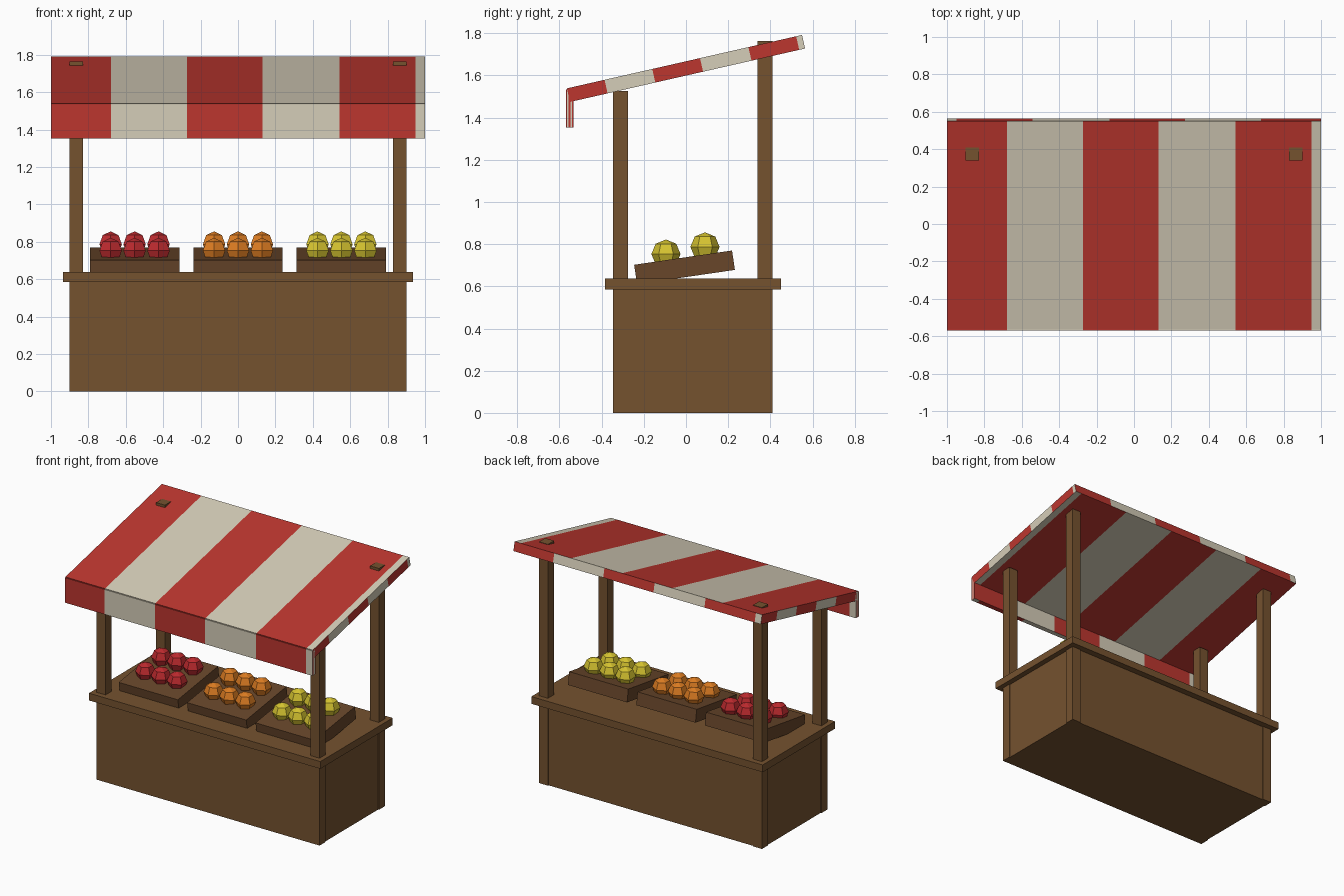
import bpy, bmesh, math
from mathutils import Matrix, Vector

cube = bpy.data.objects.get("Cube")
if cube:
    bpy.data.objects.remove(cube, do_unlink=True)


def material(name, hex_code):
    """Flat material from an sRGB hex colour."""
    srgb = [int(hex_code[i:i + 2], 16) / 255 for i in (0, 2, 4)]
    color = [((c + 0.055) / 1.055) ** 2.4 for c in srgb] + [1.0]
    mat = bpy.data.materials.new(name)
    mat.use_nodes = True
    mat.diffuse_color = color
    bsdf = next(n for n in mat.node_tree.nodes if n.type == "BSDF_PRINCIPLED")
    bsdf.inputs["Base Color"].default_value = color
    return mat


wood = material("wood", "75522F")
crate_wood = material("dark wood", "68462A")
red = material("canvas red", "BC362F")
cream = material("canvas cream", "D5CDB8")
apple = material("apple red", "BC2A2E")
orange = material("orange", "DC7C22")
lemon = material("lemon yellow", "D6C430")


def add_object(name, bm, mats, matrix=Matrix()):
    mesh = bpy.data.meshes.new(name)
    bm.to_mesh(mesh)
    bm.free()
    for mat in mats:
        mesh.materials.append(mat)
    obj = bpy.data.objects.new(name, mesh)
    obj.matrix_world = matrix
    bpy.context.collection.objects.link(obj)
    return obj


def placed(center, tilt=0):
    return Matrix.Translation(center) @ Matrix.Rotation(math.radians(tilt), 4, "X")


def box(name, center, size, mat, tilt=0):
    bm = bmesh.new()
    bmesh.ops.create_cube(bm, size=1)
    bmesh.ops.scale(bm, vec=size, verts=bm.verts)
    return add_object(name, bm, [mat], placed(center, tilt))


def span_box(name, low, high, mat):
    low, high = Vector(low), Vector(high)
    return box(name, (low + high) / 2, high - low, mat)


# Stripe borders as fractions of each face, left to right from outside
STRIPES = [0, 0.16, 0.363, 0.566, 0.772, 0.975, 1]


def striped_box(name, center, size, tilt=0):
    """Box whose every face carries alternating red and cream strips."""
    bm = bmesh.new()
    X, Y, Z = Vector((1, 0, 0)), Vector((0, 1, 0)), Vector((0, 0, 1))
    half = Vector(size) / 2
    # Each side is (stripe direction, strip length direction, outward normal)
    for u, v, n in ((X, Z, -Y), (-X, Z, Y), (Y, Z, X), (-Y, Z, -X),
                    (X, Y, Z), (X, -Y, -Z)):
        for i, (a, b) in enumerate(zip(STRIPES, STRIPES[1:])):
            corners = ((a, -1), (b, -1), (b, 1), (a, 1))
            face = bm.faces.new([
                bm.verts.new((u * (2 * s - 1) + v * t + n) * half)
                for s, t in corners])
            face.material_index = i % 2
    bmesh.ops.remove_doubles(bm, verts=bm.verts, dist=0.0001)
    return add_object(name, bm, [red, cream], placed(center, tilt))


def fruit(name, center, mat, radius=0.069, sides=6):
    """Faceted ball: two poles and three six-sided rings, a corner to the front."""
    bm = bmesh.new()
    rings = []
    for lat in (-45, 0, 45):
        r = radius * math.cos(math.radians(lat))
        z = radius * math.sin(math.radians(lat))
        rings.append([bm.verts.new((r * math.sin(k * math.tau / sides),
                                    -r * math.cos(k * math.tau / sides), z))
                      for k in range(sides)])
    bottom, top = bm.verts.new((0, 0, -radius)), bm.verts.new((0, 0, radius))
    for k in range(sides):
        j = (k + 1) % sides
        bm.faces.new((bottom, rings[0][j], rings[0][k]))
        bm.faces.new((top, rings[2][k], rings[2][j]))
        for lower, upper in zip(rings, rings[1:]):
            bm.faces.new((lower[k], lower[j], upper[j], upper[k]))
    return add_object(name, bm, [mat], placed(center))


# Counter
span_box("counter_body", (-0.895, -0.345, 0), (0.895, 0.403, 0.6), wood)
span_box("counter_top", (-0.935, -0.385, 0.585), (0.935, 0.45, 0.638), wood)

# Posts, the back pair poking through the canopy
for side, x in (("right", -0.865), ("left", 0.865)):
    for place, y, top in (("front", -0.31, 1.525), ("back", 0.375, 1.763)):
        span_box(f"{place}_post_{side}", (x - 0.036, y - 0.035, 0),
                 (x + 0.036, y + 0.035, top), wood)

# Sloping canopy and its hanging front valance
striped_box("canopy", (0, 0, 1.633), (2, 1.143, 0.066), tilt=12.8)
striped_box("valance", (0, -0.551, 1.443), (2, 0.036, 0.182))

# Tilted crates, each with two rows of three fruits
for name, x, mat in (("apple", -0.553, apple), ("orange", 0, orange),
                     ("lemon", 0.553, lemon)):
    box(f"{name}_crate", (x, -0.007, 0.69), (0.478, 0.469, 0.093), crate_wood, tilt=8.3)
    for row, y, z in (("front", -0.095, 0.753), ("back", 0.09, 0.787)):
        for col in (-1, 0, 1):
            fruit(f"{name}_{row}_{col + 2}", (x + col * 0.128, y, z), mat)
